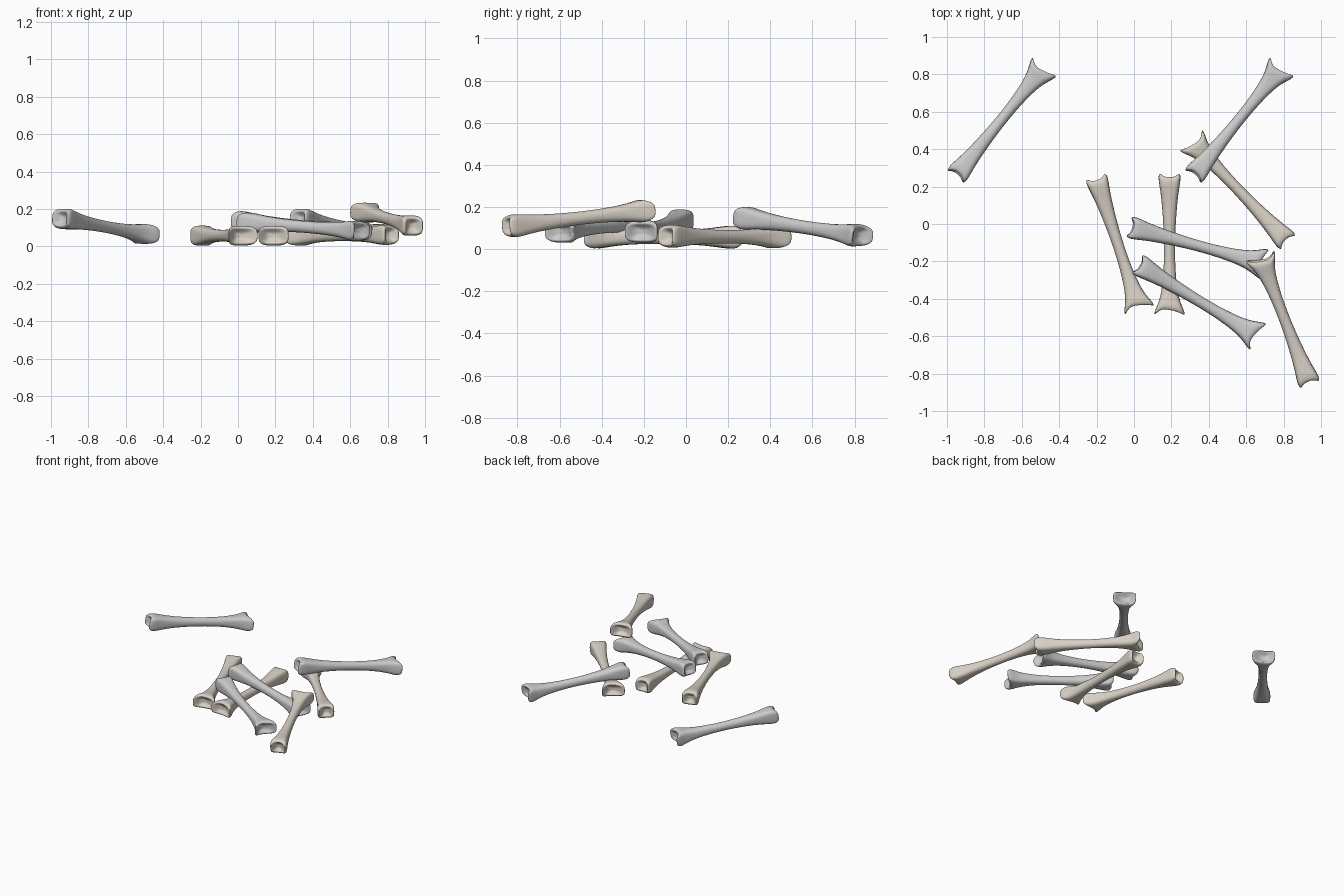
import bpy, bmesh, math
from mathutils import Vector, Matrix

if "Cube" in bpy.data.objects:
    bpy.data.objects.remove(bpy.data.objects["Cube"])

SEG = 20
# position along the bone, half width, half height, squareness
STATIONS = [
    (0.000, .053, .045, 3.6), (0.020, .060, .053, 4.0), (0.060, .058, .055, 4.0),
    (0.120, .050, .051, 3.4), (0.220, .041, .041, 2.6), (0.360, .033, .034, 2.2),
    (0.520, .029, .031, 2.0), (0.660, .031, .033, 2.2), (0.780, .038, .038, 2.6),
    (0.870, .049, .047, 3.2), (0.930, .065, .053, 3.8), (0.970, .079, .054, 4.0),
    (1.000, .084, .046, 3.6),
]
# dished end face: scale of ring, depth below the rim
DISH = [(0.82, -.003), (0.55, .010), (0.25, .019)]


def notch(s, u):
    """Lengthwise shift that leaves a valley between two horns at each end."""
    if s < .5:
        k = max(0, 1 - s / .10)
        return .026 * k * (1 - min(1, u * u))
    k = max(0, (s - .88) / .12)
    c = .35                                   # valley sits nearer one horn
    d = (u - c) / (1 - c) if u > c else (c - u) / (1 + c)
    return -.036 * k * (1 - min(1, abs(d)) ** 1.6)


def ring(bm, s, w, h, n, length, scale=1.0, inset=0.0):
    out = []
    for i in range(SEG):
        a = 2 * math.pi * (i + .5) / SEG
        c, q = math.cos(a), math.sin(a)
        u = math.copysign(abs(c) ** (2 / n), c) * scale
        v = math.copysign(abs(q) ** (2 / n), q) * scale
        y = s * length + notch(s, u) + (inset if s < .5 else -inset)
        out.append(bm.verts.new((u * w, y, v * h)))
    return out


def make_bone(name, small, big, mat, flip=False):
    p, q = Vector(small), Vector(big)
    length = (q - p).length
    bm = bmesh.new()
    s0, s1 = STATIONS[0], STATIONS[-1]
    rings = [ring(bm, *s0, length, k, d) for k, d in reversed(DISH)]
    rings += [ring(bm, *st, length) for st in STATIONS]
    rings += [ring(bm, *s1, length, k, d) for k, d in DISH]
    for a, b in zip(rings, rings[1:]):
        for i in range(SEG):
            j = (i + 1) % SEG
            bm.faces.new((a[i], a[j], b[j], b[i]))
    bm.faces.new(rings[0])
    bm.faces.new(rings[-1])
    bmesh.ops.recalc_face_normals(bm, faces=bm.faces)
    for f in bm.faces:
        f.smooth = True
    me = bpy.data.meshes.new(name)
    bm.to_mesh(me)
    bm.free()
    me.materials.append(mat)
    ob = bpy.data.objects.new(name, me)
    bpy.context.collection.objects.link(ob)
    ob.modifiers.new("smooth", 'SUBSURF').levels = 2
    ob.modifiers["smooth"].render_levels = 2
    # aim local y from the small end to the big end
    y = (q - p).normalized()
    x = y.cross(Vector((0, 0, 1))).normalized()
    z = x.cross(y)
    if flip:
        x, z = -x, -z
    m = Matrix((x, y, z)).transposed().to_4x4()
    m.translation = p
    ob.matrix_world = m


def material(name, rgb):
    m = bpy.data.materials.new(name)
    m.diffuse_color = (*rgb, 1)
    m.use_nodes = True
    m.node_tree.nodes["Principled BSDF"].inputs["Base Color"].default_value = m.diffuse_color
    return m


grey = material("grey_bone", (.58, .58, .59))
tan = material("tan_bone", (.68, .63, .56))

# grey bones
for i, dx in enumerate((0, 1.27)):
    make_bone(f"grey_bone_outer_{i + 1}", (-.955 + dx, .253, .152),
              (-.478 + dx, .842, .060), grey, True)
make_bone("grey_bone_upper", (-.028, -.015, .138), (.70, -.215, .080), grey)
make_bone("grey_bone_lower", (.015, -.212, .130), (.667, -.605, .080), grey)

# tan bones
make_bone("tan_bone_left", (-.205, .255, .057), (.030, -.462, .057), tan)
make_bone("tan_bone_middle", (.19, .272, .057), (.19, -.488, .057), tan)
make_bone("tan_bone_back", (.825, -.100, .062), (.303, .450, .057), tan)
make_bone("tan_bone_top", (.940, -.858, .106), (.673, -.168, .186), tan)
